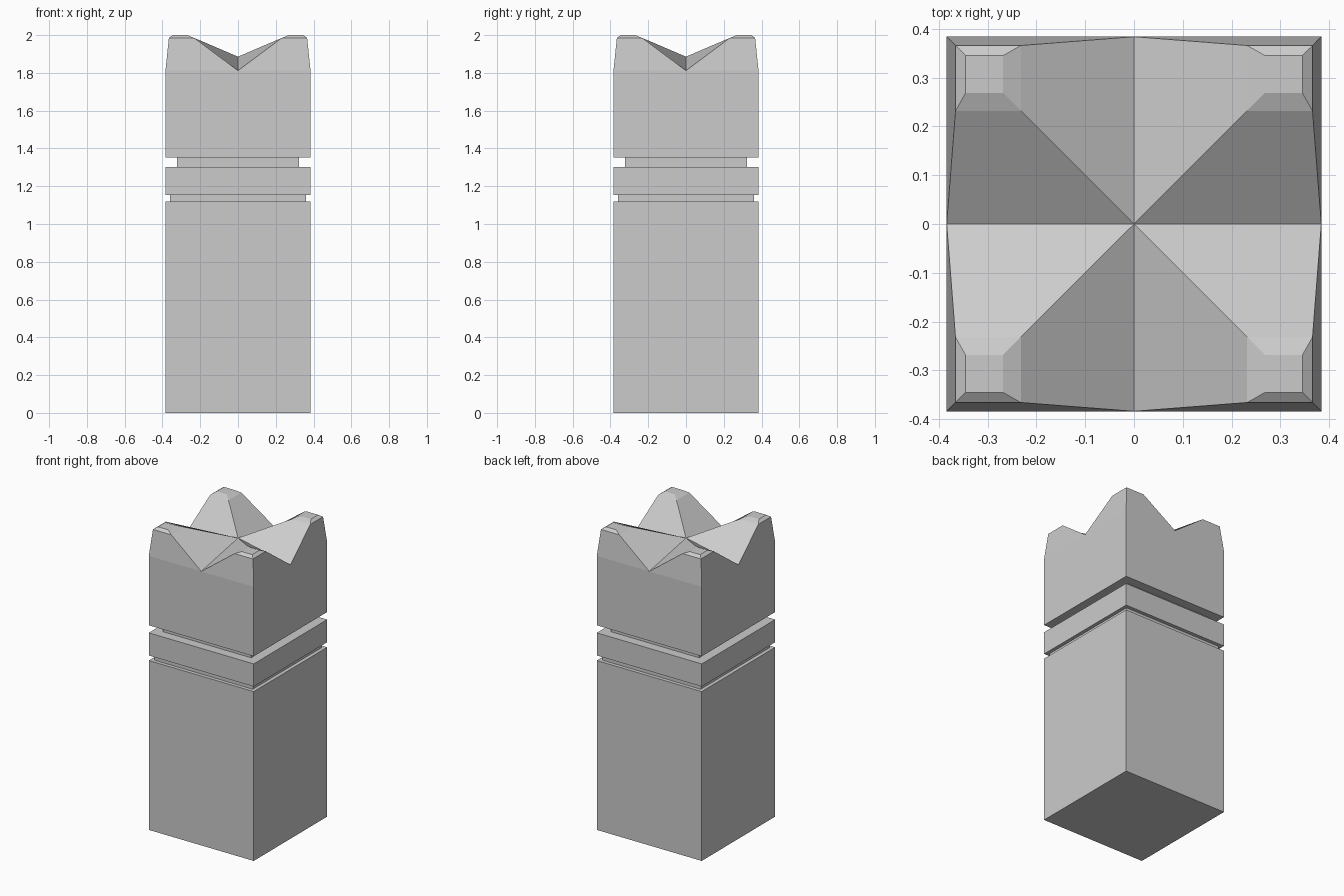
import bpy, bmesh
from mathutils import Matrix
from math import pi

if "Cube" in bpy.data.objects:
    bpy.data.objects.remove(bpy.data.objects["Cube"])

H = 0.384  # half width of the post


def make_object(name, bm):
    bmesh.ops.remove_doubles(bm, verts=bm.verts, dist=0.0005)
    bmesh.ops.dissolve_limit(bm, angle_limit=0.002, verts=bm.verts, edges=bm.edges)
    bmesh.ops.recalc_face_normals(bm, faces=bm.faces)
    mesh = bpy.data.meshes.new(name)
    bm.to_mesh(mesh)
    bm.free()
    obj = bpy.data.objects.new(name, mesh)
    bpy.context.collection.objects.link(obj)
    return obj


# Square shaft with two grooves: (half width, height) of each ring
profile = [(H, 0), (H, 1.12), (0.36, 1.12), (0.36, 1.153), (H, 1.153),
           (H, 1.303), (0.322, 1.303), (0.322, 1.353)]
bm = bmesh.new()
rings = [[bm.verts.new((sx * r, sy * r, z))
          for sx, sy in ((-1, -1), (1, -1), (1, 1), (-1, 1))] for r, z in profile]
for low, high in zip(rings, rings[1:]):
    for i in range(4):
        j = (i + 1) % 4
        bm.faces.new((low[i], low[j], high[j], high[i]))
bm.faces.new(rings[0][::-1])
bm.faces.new(rings[-1])
make_object("post_shaft", bm)

# Carved head: one quarter with a raised corner, repeated around the axis
BASE, EDGE, SHOULDER, TOP = 1.353, 1.812, 1.985, 2.0
bm = bmesh.new()
for turn in range(4):
    rot = Matrix.Rotation(turn * pi / 2, 3, 'Z')

    def points(coords, z):
        return [bm.verts.new(rot @ Matrix.Translation((x, y, z)).translation)
                for x, y in coords]

    square = [(0, 0), (H, 0), (H, H), (0, H)]
    base = points(square, BASE)
    edge = points(square, EDGE)
    edge[0].co.z = 1.886  # centre sits higher than the notches
    shoulder = points([(0.232, 0.232), (0.366, 0.232), (0.366, 0.366), (0.232, 0.366)], SHOULDER)
    top = points([(0.269, 0.269), (0.345, 0.269), (0.345, 0.345), (0.269, 0.345)], TOP)

    bm.faces.new(base[::-1])
    for i in (1, 2):  # outer walls
        bm.faces.new((base[i], base[i + 1], edge[i + 1], edge[i]))
    for low, high in ((edge, shoulder), (shoulder, top)):
        for i in range(4):
            j = (i + 1) % 4
            bm.faces.new((low[i], low[j], high[j], high[i]))
    bm.faces.new(top)
make_object("post_head", bm)
